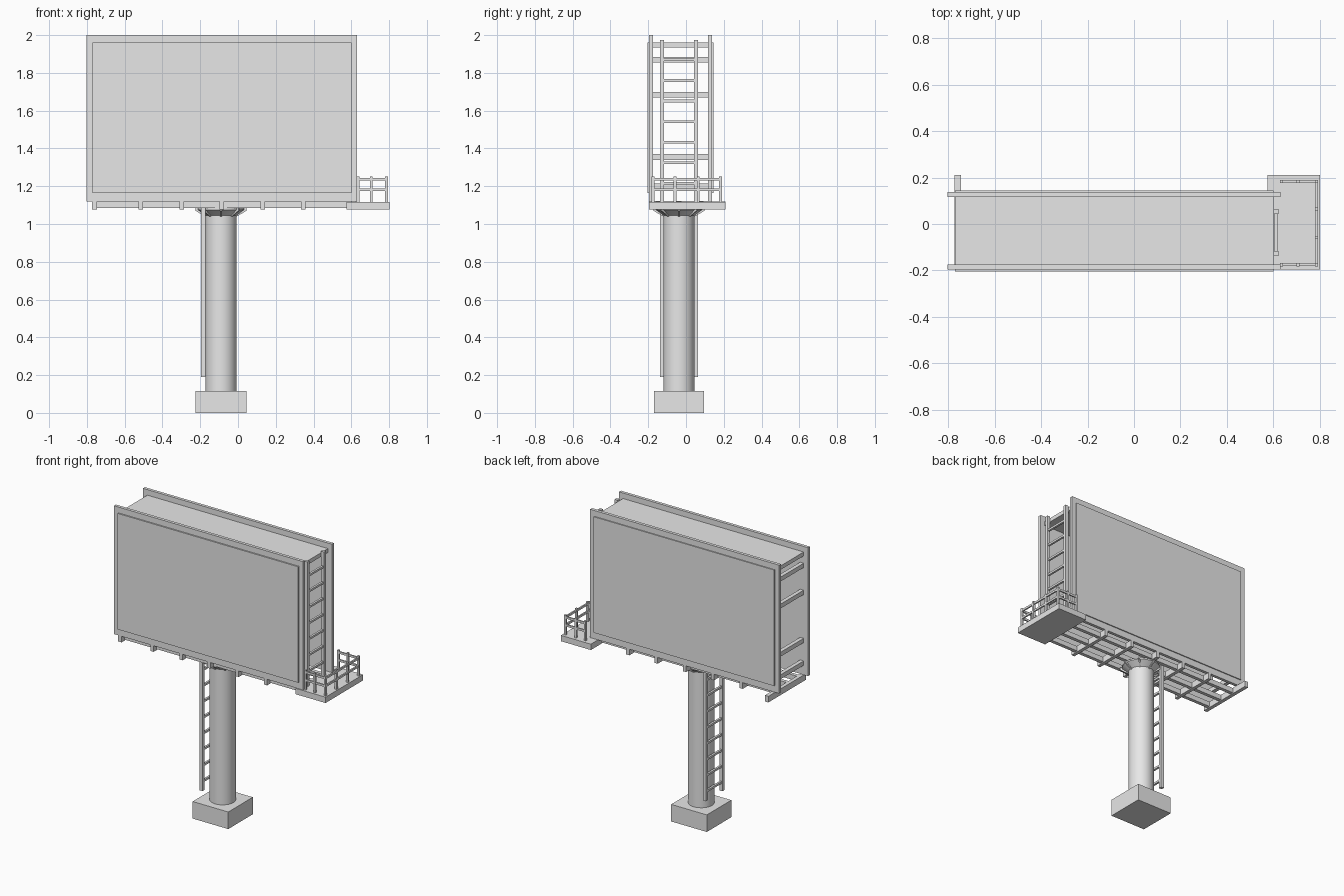
import bpy, bmesh, math
from mathutils import Matrix

if "Cube" in bpy.data.objects:
    bpy.data.objects.remove(bpy.data.objects["Cube"], do_unlink=True)

GREY = (0.8, 0.8, 0.8, 1)
mat = bpy.data.materials.new("plain_grey")
mat.use_nodes = True
mat.diffuse_color = GREY
mat.node_tree.nodes["Principled BSDF"].inputs["Base Color"].default_value = GREY


def finish(name, bm):
    bmesh.ops.recalc_face_normals(bm, faces=bm.faces)
    mesh = bpy.data.meshes.new(name)
    bm.to_mesh(mesh)
    bm.free()
    mesh.materials.append(mat)
    obj = bpy.data.objects.new(name, mesh)
    bpy.context.collection.objects.link(obj)
    return obj


def boxes(name, spans):
    """One object from boxes given as (x0, x1, y0, y1, z0, z1)."""
    bm = bmesh.new()
    for x0, x1, y0, y1, z0, z1 in spans:
        place = Matrix.Translation(((x0 + x1) / 2, (y0 + y1) / 2, (z0 + z1) / 2))
        bmesh.ops.create_cube(bm, size=1, matrix=place @ Matrix.Diagonal((x1 - x0, y1 - y0, z1 - z0, 1)))
    return finish(name, bm)


def ladder(name, x, z0, z1, first, step=0.109):
    """Two square rails with rungs running front to back."""
    w = 0.022
    parts = [(x, x + w, y, y + w, z0, z1) for y in (-0.138, 0.042)]
    z = first
    while z < z1 - 0.02:
        parts.append((x + 0.004, x + 0.018, -0.125, 0.052, z - 0.007, z + 0.007))
        z += step
    return boxes(name, parts)


PX, PY = -0.09, -0.037          # pole axis
LEFT, RIGHT = -0.77, 0.60       # inner frame ends

# Footing block
boxes("footing", [(PX - 0.135, PX + 0.135, PY - 0.133, PY + 0.133, 0, 0.117)])

# Pole with flared head, turned from a profile
bm = bmesh.new()
profile = [(0, 0.11), (0.082, 0.11), (0.082, 1.045), (0.095, 1.055), (0.122, 1.075), (0.122, 1.085), (0, 1.085)]
verts = [bm.verts.new((r, 0, z)) for r, z in profile]
edges = [bm.edges.new(pair) for pair in zip(verts, verts[1:])]
bmesh.ops.spin(bm, geom=verts + edges, cent=(0, 0, 0), axis=(0, 0, 1), angle=math.tau, steps=32)
bmesh.ops.remove_doubles(bm, verts=bm.verts, dist=0.0005)
pole = finish("pole", bm)
pole.location = (PX, PY, 0)
bpy.context.view_layer.objects.active = pole
pole.select_set(True)
bpy.ops.object.shade_smooth_by_angle(angle=math.radians(40))
pole.select_set(False)

# Triangular gussets round the pole head
bm = bmesh.new()
for i in range(8):
    turn = Matrix.Rotation(math.tau * i / 8, 4, "Z")
    outline = [(0.075, -0.005, 1.035), (0.135, -0.005, 1.07), (0.135, -0.005, 1.085), (0.075, -0.005, 1.085)]
    face = bm.faces.new([bm.verts.new(p) for p in outline])
    new = bmesh.ops.extrude_face_region(bm, geom=[face])["geom"]
    moved = [v for v in new if isinstance(v, bmesh.types.BMVert)]
    bmesh.ops.translate(bm, verts=moved, vec=(0, 0.01, 0))
    bmesh.ops.transform(bm, matrix=turn, verts=list(set(moved) | set(face.verts)))
finish("pole_gussets", bm).location = (PX, PY, 0)

# Ladders: one up the pole, one inside the open end
ladder("lower_ladder", -0.195, 0.19, 1.09, 0.25)
ladder("upper_ladder", 0.60, 1.11, 1.973, 1.215)

# Two boards, each a backing panel with a slightly raised face sheet
for side, back, mid, front in (("front", -0.175, -0.196, -0.205), ("back", 0.117, 0.138, 0.145)):
    lo, hi = sorted((back, mid))
    boxes(side + "_board", [(-0.803, 0.63, lo, hi, 1.12, 2.0)])
    lo, hi = sorted((mid, front))
    boxes(side + "_face_sheet", [(LEFT, RIGHT, lo, hi, 1.165, 1.96)])

# Roof sheet and cross braces between the boards
boxes("roof_sheet", [(LEFT, RIGHT, -0.18, 0.12, 1.935, 1.962)])
boxes("end_braces", [(LEFT, LEFT + 0.027, -0.18, 0.12, z - 0.015, z + 0.015)
                     for z in (1.2, 1.355, 1.685, 1.87)])

# Open floor grid under the boards
boxes("floor_rails", [(LEFT, RIGHT, y - 0.012, y + 0.012, 1.084, 1.118)
                      for y in (-0.15, -0.037, 0.08)])
boxes("floor_cross_beams", [(x - 0.012, x + 0.012, -0.195, 0.138, 1.078, 1.122)
                            for x in (-0.515, -0.297, -0.085, 0.13, 0.345)])
boxes("end_cross_beam", [(-0.772, -0.746, -0.195, 0.21, 1.078, 1.12)])

# Access platform with guard rails on three sides
boxes("platform", [(0.575, 0.802, -0.197, 0.21, 1.077, 1.117)])
T = 0.007
X0, X1, Y0, Y1 = 0.635, 0.786, -0.175, 0.183
posts = [(x, y) for x in (X0, 0.706, X1) for y in (Y0, Y1)] + [(X1, -0.058), (X1, 0.064)]
boxes("guard_posts", [(x - T, x + T, y - T, y + T, 1.11, 1.252) for x, y in posts])
rails = []
for z in (1.182, 1.236):
    for y in (Y0, Y1):
        rails.append((X0 - T, X1 + T, y - 0.005, y + 0.005, z - T, z + T))
    rails.append((X1 - 0.005, X1 + 0.005, Y0, Y1, z - T, z + T))
boxes("guard_rails", rails)
